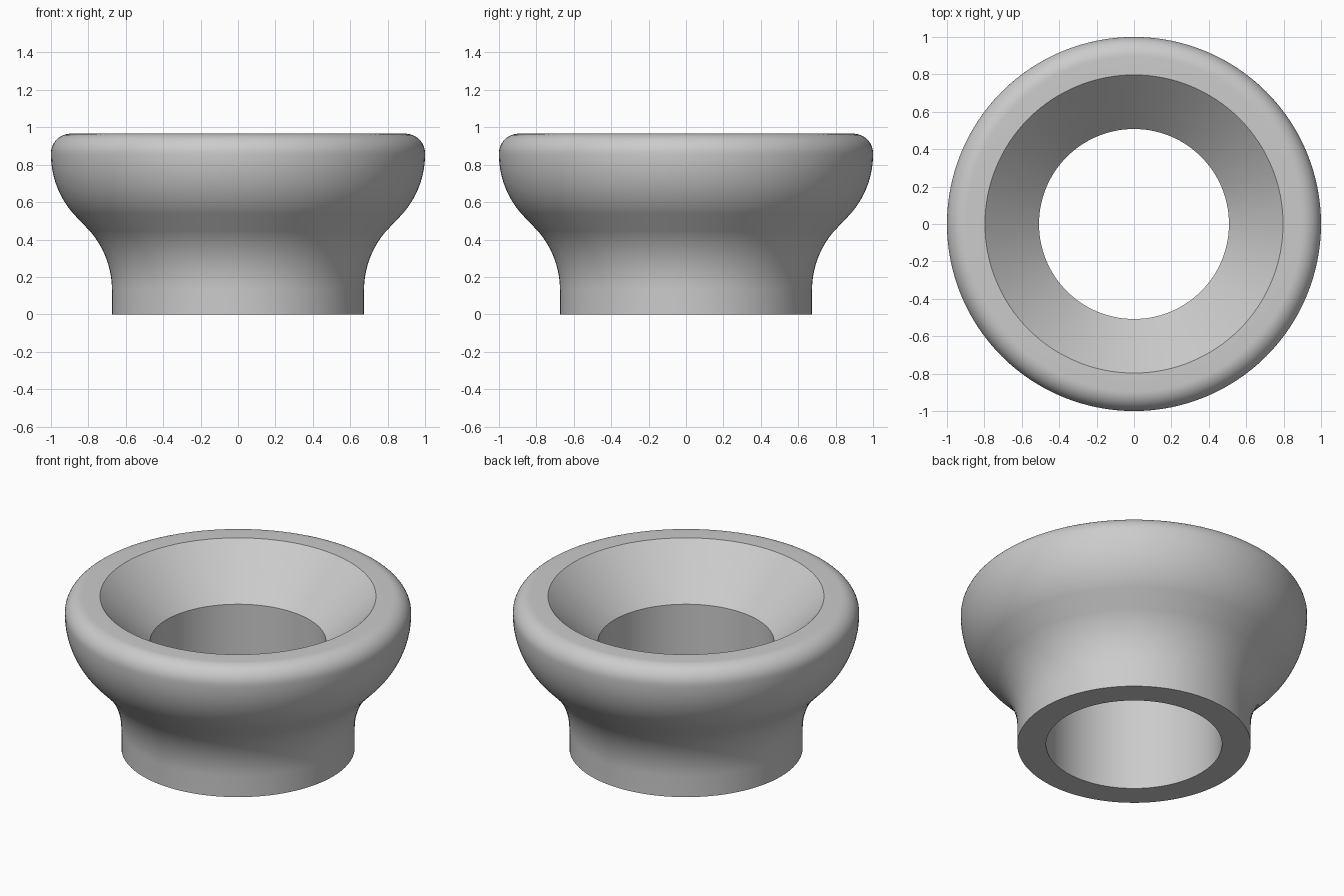
import bpy
import bmesh
from math import radians, sin, cos, pi
from mathutils import Vector, Matrix

cube = bpy.data.objects.get("Cube")
if cube:
    bpy.data.objects.remove(cube, do_unlink=True)

HEIGHT = 0.966
SEGMENTS = 128


def arc(cx, cz, radius, start, end, steps):
    """Points (r, z) along a circular arc, angles in degrees."""
    angles = [radians(start + (end - start) * i / steps) for i in range(steps + 1)]
    return [(cx + radius * cos(a), cz + radius * sin(a)) for a in angles]


def lathe(name, profile, material):
    """Revolve a closed (r, z) profile around the z axis."""
    bm = bmesh.new()
    rings = []
    for i in range(SEGMENTS):
        turn = Matrix.Rotation(2 * pi * i / SEGMENTS, 3, 'Z')
        rings.append([bm.verts.new(turn @ Vector((r, 0, z))) for r, z in profile])
    for i, ring in enumerate(rings):
        following = rings[(i + 1) % SEGMENTS]
        for j in range(len(profile)):
            k = (j + 1) % len(profile)
            bm.faces.new((ring[j], following[j], following[k], ring[k]))
    bmesh.ops.recalc_face_normals(bm, faces=bm.faces)
    mesh = bpy.data.meshes.new(name)
    bm.to_mesh(mesh)
    bm.free()
    mesh.materials.append(material)
    obj = bpy.data.objects.new(name, mesh)
    bpy.context.collection.objects.link(obj)
    return obj


# Plain grey material
grey = bpy.data.materials.new("plain_grey")
grey.use_nodes = True
colour = (0.6, 0.6, 0.6, 1)
grey.diffuse_color = colour
grey.node_tree.nodes["Principled BSDF"].inputs["Base Color"].default_value = colour

# Closed cross-section: straight bore, cone, rounded rim, bulge, neck
profile = [(0.508, 0)]
profile += [(0.508, 0.678), (0.797, HEIGHT)]             # bore and funnel
profile += arc(0.895, HEIGHT - 0.105, 0.105, 90, 0, 12)  # rim fillet
profile += arc(0.52, 0.855, 0.48, -1, -41, 14)           # convex bulge
profile += arc(1.154, 0.13, 0.48, 139, 180, 14)          # concave neck
profile += [(0.674, 0)]                                  # straight foot

collar = lathe("flared_collar", profile, grey)

# Smooth curves, sharp rims
bpy.ops.object.select_all(action='DESELECT')
collar.select_set(True)
bpy.context.view_layer.objects.active = collar
bpy.ops.object.shade_smooth_by_angle(angle=radians(30))
